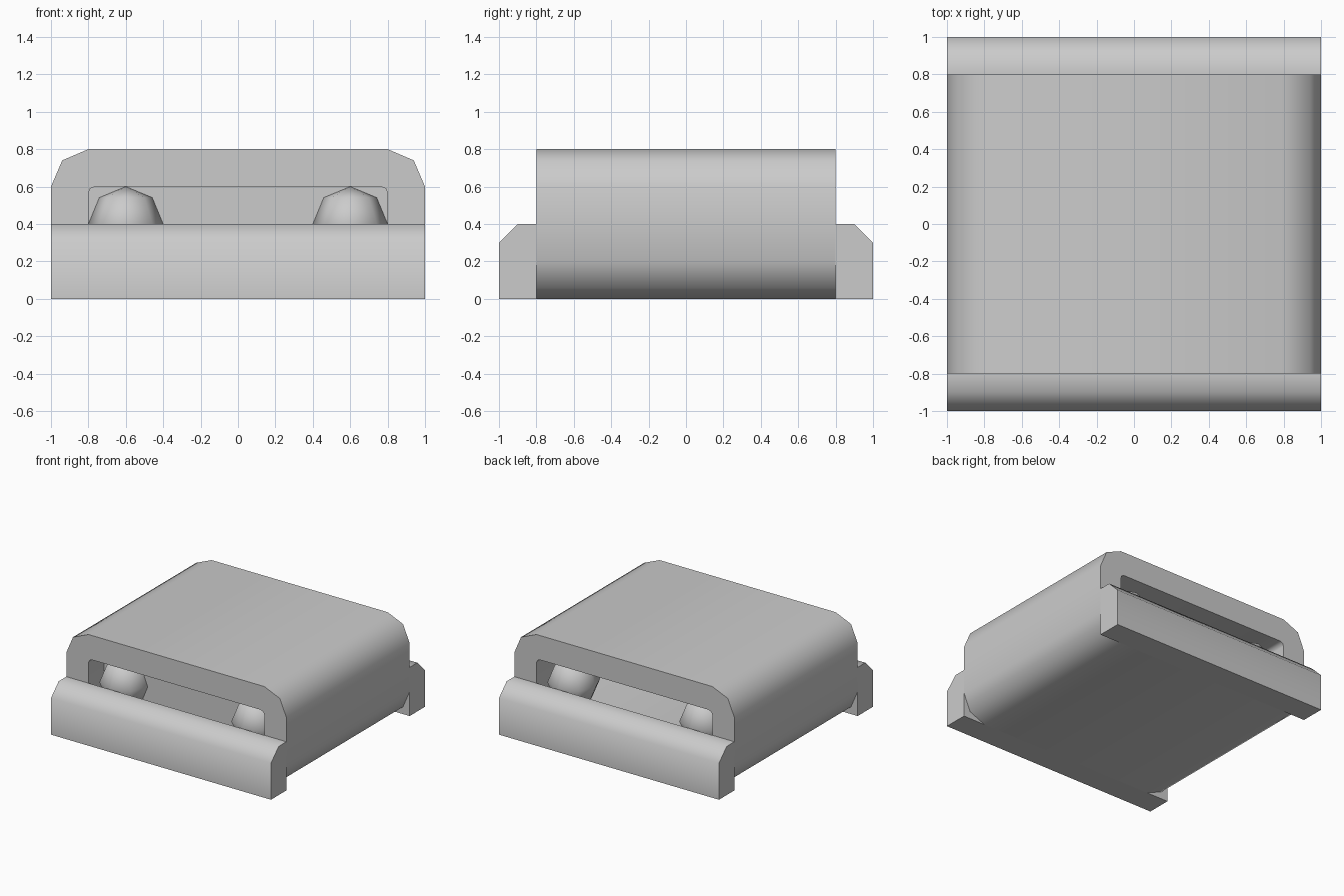
import bpy
from math import radians, pi

if "Cube" in bpy.data.objects:
    bpy.data.objects.remove(bpy.data.objects["Cube"])


def prism(name, loops, half_depth, rotation, location=(0, 0, 0)):
    """Extrude a filled 2D profile (later loops become holes) both ways."""
    curve = bpy.data.curves.new(name, 'CURVE')
    curve.dimensions = '2D'
    curve.fill_mode = 'BOTH'
    curve.extrude = half_depth
    for pts in loops:
        spline = curve.splines.new('POLY')
        spline.points.add(len(pts) - 1)
        for p, (a, b) in zip(spline.points, pts):
            p.co = (a, b, 0, 1)
        spline.use_cyclic_u = True
    obj = bpy.data.objects.new(name, curve)
    bpy.context.collection.objects.link(obj)
    obj.rotation_euler = rotation
    obj.location = location
    bpy.ops.object.select_all(action='DESELECT')
    obj.select_set(True)
    bpy.context.view_layer.objects.active = obj
    bpy.ops.object.convert(target='MESH')
    bpy.ops.object.shade_smooth_by_angle(angle=radians(50))
    return bpy.context.object


def symmetric(corner, zc):
    """Mirror the upper right corner points into a closed loop about z = zc."""
    up = corner + [(-x, z) for x, z in reversed(corner)]
    return up + [(-x, 2 * zc - z) for x, z in up]


ALONG_Y = (pi / 2, 0, 0)
ALONG_X = (pi / 2, 0, pi / 2)

# Rounded sleeve with a slot through it
outer = symmetric([(1, 0.6), (0.94, 0.74), (0.8, 0.8)], 0.4)
inner = symmetric([(0.8, 0.565), (0.79, 0.59), (0.765, 0.6)], 0.4)
prism("sleeve", [outer, inner], 0.8, ALONG_Y)

# Partition closing the slot behind the front balls
prism("partition", [inner], 0.025, ALONG_Y, (0, -0.575, 0))

# Chamfered end bars and the balls behind them
for side, s in (("front", -1), ("back", 1)):
    profile = [(0.8, 0), (1, 0), (1, 0.3), (0.9, 0.4), (0.8, 0.4)]
    prism(side + "_bar", [[(s * y, z) for y, z in profile]], 1, ALONG_X)
    for hand, x in (("left", -0.6), ("right", 0.6)):
        bpy.ops.mesh.primitive_uv_sphere_add(
            segments=8, ring_count=4, radius=0.2, location=(x, s * 0.6, 0.4))
        ball = bpy.context.object
        ball.name = f"{side}_{hand}_ball"
        bpy.ops.object.shade_smooth()
